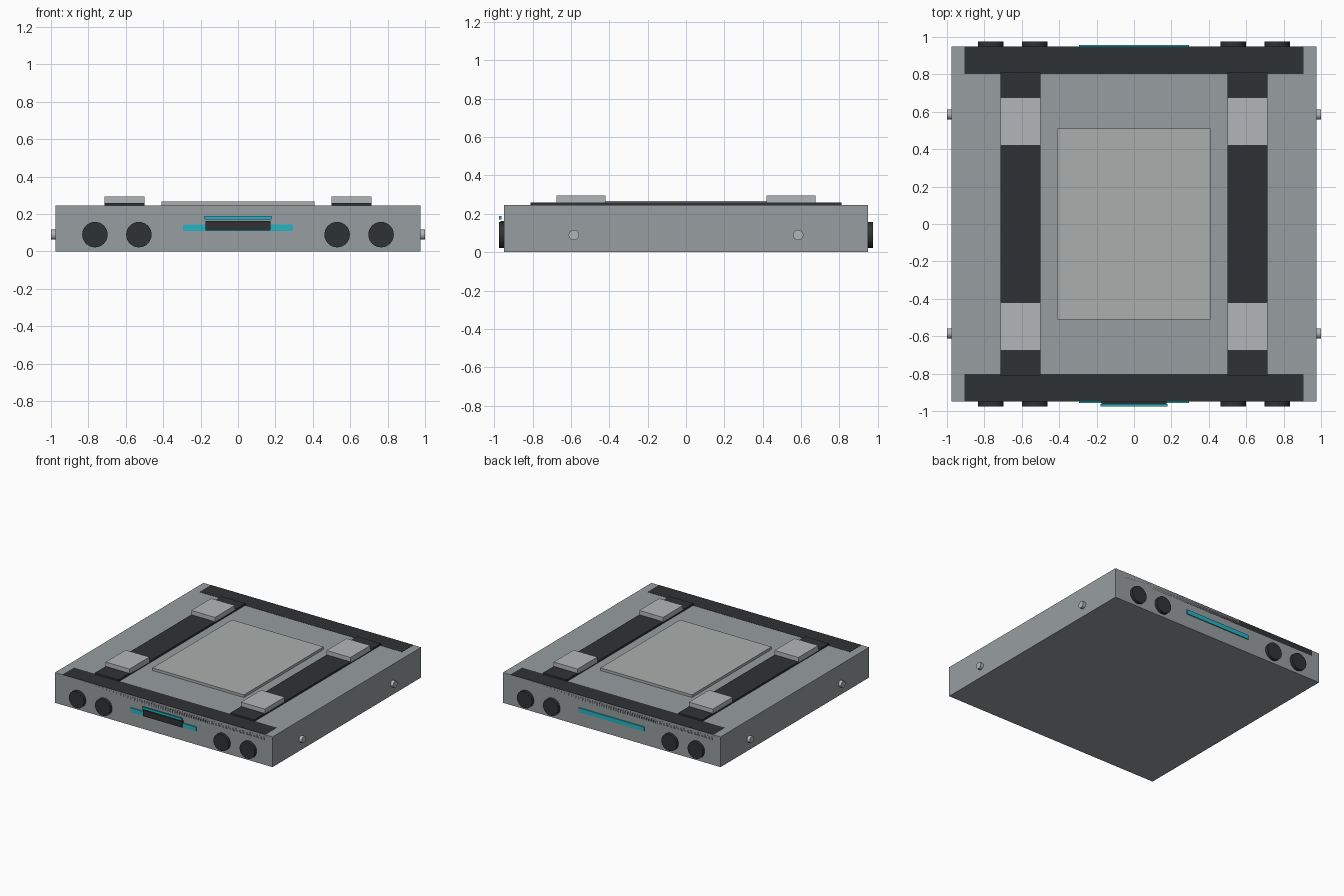
import bpy
from math import pi

if "Cube" in bpy.data.objects:
    bpy.data.objects.remove(bpy.data.objects["Cube"])


def material(name, rgb):
    m = bpy.data.materials.new(name)
    m.diffuse_color = (*rgb, 1)
    m.use_nodes = True
    m.node_tree.nodes["Principled BSDF"].inputs["Base Color"].default_value = m.diffuse_color
    return m


DARK = material("dark_rubber", (0.028, 0.032, 0.035))
CYAN = material("cyan_light", (0.02, 0.45, 0.55))
GREY = material("body_grey", (0.31, 0.34, 0.35))
PALE = material("pale_metal", (0.45, 0.47, 0.48))
PLATE = material("plate_grey", (0.40, 0.43, 0.42))


def box(name, x, y, z, mat):
    """Box from (min, max) ranges on each axis."""
    bpy.ops.mesh.primitive_cube_add(size=1, location=[(a + b) / 2 for a, b in (x, y, z)])
    o = bpy.context.object
    o.name = name
    o.scale = [b - a for a, b in (x, y, z)]
    bpy.ops.object.transform_apply(location=False, rotation=False, scale=True)
    o.data.materials.append(mat)
    return o


def disc(name, loc, radius, depth, rot, mat):
    bpy.ops.mesh.primitive_cylinder_add(vertices=32, radius=radius, depth=depth,
                                        location=loc, rotation=rot)
    o = bpy.context.object
    o.name = name
    o.data.materials.append(mat)
    bpy.ops.object.shade_smooth_by_angle()
    return o


# Slab body and raised centre plate
box("body", (-0.975, 0.975), (-0.95, 0.95), (0, 0.245), GREY)
box("centre_plate", (-0.41, 0.41), (-0.51, 0.51), (0.235, 0.266), PLATE)

for s in (-1, 1):
    # Dark end bars, almost flush with the top
    y = sorted((s * 0.803, s * 0.95))
    box("end_bar", (-0.907, 0.907), y, (0.20, 0.2465), DARK)

    # Long rails with two pale pads each
    x = sorted((s * 0.50, s * 0.713))
    box("rail", x, (-0.81, 0.81), (0.235, 0.26), DARK)
    for t in (-1, 1):
        box("pad", x, sorted((t * 0.42, t * 0.675)), (0.254, 0.295), PALE)

    # Light strip and round sensors on both ends
    box("light_strip", (-0.293, 0.293), sorted((s * 0.94, s * 0.958)), (0.11, 0.145), CYAN)
    for cx in (-0.765, -0.53, 0.53, 0.765):
        disc("sensor", (cx, s * 0.955, 0.09), 0.068, 0.04, (pi / 2, 0, 0), DARK)

    # Small pins on the long sides
    for cy in (-0.585, 0.585):
        disc("side_pin", (s * 0.98, cy, 0.09), 0.027, 0.04, (0, pi / 2, 0), PALE)

# Front connector with a thin light above it
box("front_connector", (-0.175, 0.175), (-0.968, -0.94), (0.113, 0.163), DARK)
box("connector_light", (-0.178, 0.178), (-0.975, -0.963), (0.171, 0.19), CYAN)
